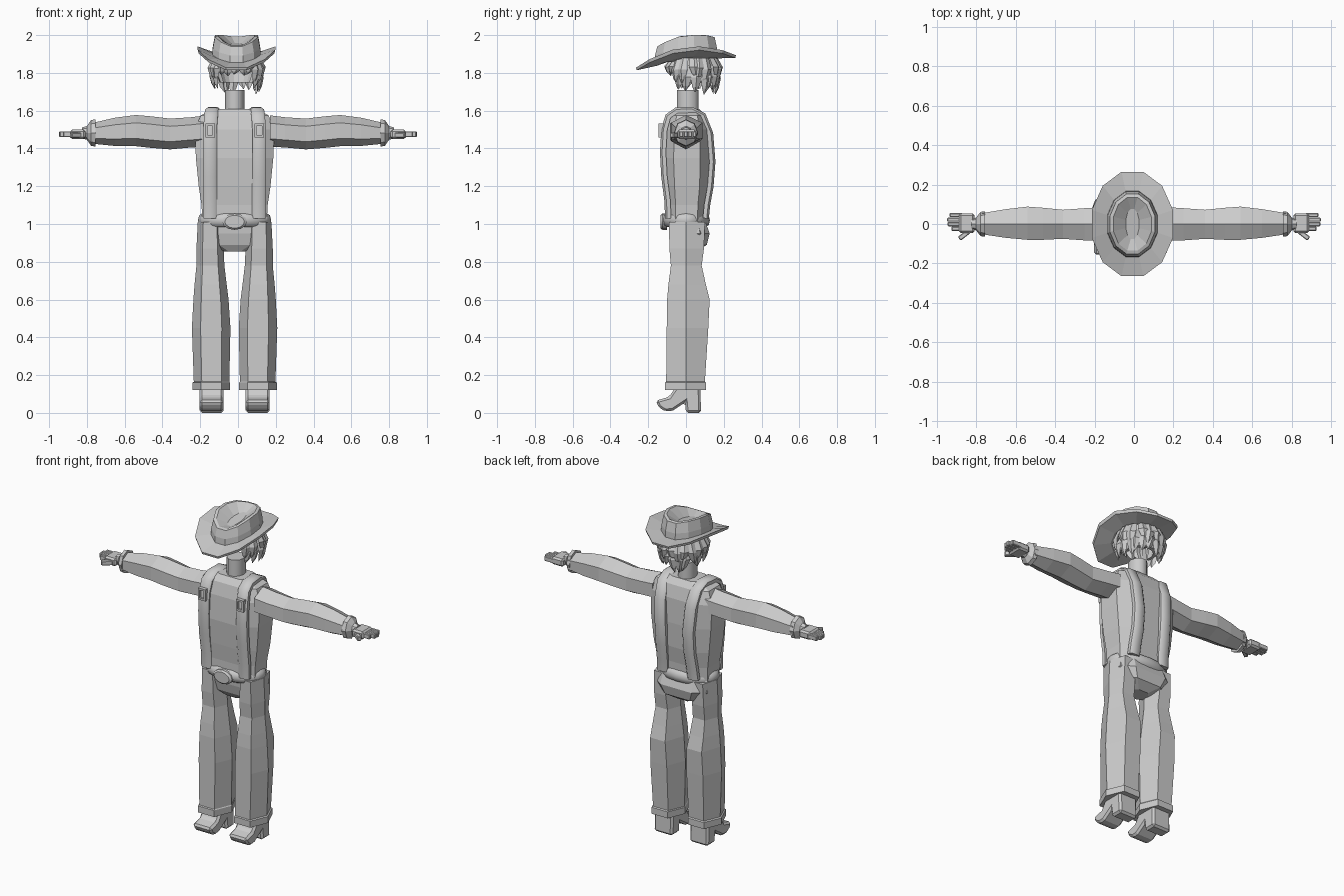
import bpy, bmesh, math, random
from mathutils import Vector, Matrix

random.seed(4)
MID = -0.018  # centre line of the body
TAU = 2 * math.pi

cube = bpy.data.objects.get("Cube")
if cube:
    bpy.data.objects.remove(cube)

grey = bpy.data.materials.new("plain_grey")
grey.use_nodes = True
grey.diffuse_color = (0.6, 0.6, 0.6, 1)
grey.node_tree.nodes["Principled BSDF"].inputs["Base Color"].default_value = (0.6, 0.6, 0.6, 1)


def finish(name, bm, smooth=0):
    bmesh.ops.recalc_face_normals(bm, faces=bm.faces)
    mesh = bpy.data.meshes.new(name)
    bm.to_mesh(mesh)
    bm.free()
    mesh.materials.append(grey)
    ob = bpy.data.objects.new(name, mesh)
    bpy.context.collection.objects.link(ob)
    if smooth:
        bpy.ops.object.select_all(action="DESELECT")
        ob.select_set(True)
        bpy.context.view_layer.objects.active = ob
        bpy.ops.object.shade_smooth_by_angle(angle=math.radians(smooth))
    return ob


def add_loft(bm, rings, closed=False):
    rows = [[bm.verts.new(p) for p in ring] for ring in rings]
    pairs = list(zip(rows, rows[1:]))
    if closed:
        pairs.append((rows[-1], rows[0]))
    for a, b in pairs:
        for i in range(len(a)):
            j = (i + 1) % len(a)
            bm.faces.new((a[i], a[j], b[j], b[i]))
    if not closed:
        bm.faces.new(rows[0])
        bm.faces.new(rows[-1])


def loft(name, rings, smooth=0, closed=False):
    bm = bmesh.new()
    add_loft(bm, rings, closed)
    return finish(name, bm, smooth)


def box(name, centre, size, turn=0, bevel=0.0):
    bm = bmesh.new()
    m = Matrix.Translation(centre) @ Matrix.Rotation(turn, 4, "Z") @ Matrix.Diagonal((*size, 1))
    bmesh.ops.create_cube(bm, size=1, matrix=m)
    if bevel:
        bmesh.ops.bevel(bm, geom=bm.edges[:], offset=bevel, segments=1, affect="EDGES")
    return finish(name, bm)


def octagon(z, hw, y0, y1, flat=0.6):
    front = [(-hw, y0 * 0.55), (-hw * flat, y0), (hw * flat, y0), (hw, y0 * 0.55)]
    back = [(hw, y1 * 0.6), (hw * flat, y1), (-hw * flat, y1), (-hw, y1 * 0.6)]
    return [(MID + x, y, z) for x, y in front + back]


# Torso and seat
loft("torso", [octagon(*r) for r in (
    (1.0, 0.17, -0.1, 0.1), (1.1, 0.175, -0.1, 0.105), (1.2, 0.19, -0.11, 0.12),
    (1.35, 0.205, -0.12, 0.125), (1.5, 0.21, -0.11, 0.12),
    (1.575, 0.18, -0.09, 0.1), (1.61, 0.11, -0.06, 0.07))])
loft("seat", [octagon(*r) for r in (
    (1.02, 0.17, -0.08, 0.1), (0.95, 0.18, -0.075, 0.125),
    (0.89, 0.14, -0.06, 0.11), (0.855, 0.055, -0.035, 0.06))])

# Neck
loft("neck", [[(MID + 0.052 * math.cos(TAU * i / 10), 0.01 + 0.06 * math.sin(TAU * i / 10), z)
               for i in range(10)] for z in (1.58, 1.71)], 50)

# Belt with rounded section, and oval buckle
belt = []
for i in range(20):
    a = TAU * i / 20
    d = Vector((math.cos(a), math.sin(a), 0))
    base = Vector((MID + 0.172 * d.x, 0.105 * d.y, 1.02))
    belt.append([base + d * 0.022 * math.cos(b) + Vector((0, 0, 0.036 * math.sin(b)))
                 for b in (TAU * k / 8 for k in range(8))])
loft("belt", belt, 60, closed=True)
loft("belt_buckle", [[(MID + r * 0.065 * math.cos(TAU * i / 12), y, 1.012 + r * 0.043 * math.sin(TAU * i / 12))
                      for i in range(12)] for r, y in ((1, -0.1), (1, -0.125), (0.8, -0.135))], 35)


def strap(name, path, half, thick):
    rings = []
    for i, p in enumerate(path):
        t = Vector(path[min(i + 1, len(path) - 1)]) - Vector(path[max(i - 1, 0)])
        n = Vector((0, -t.z, t.y)).normalized()
        section = [(-half, -thick), (-half, thick * 0.3), (-half * 0.6, thick),
                   (half * 0.6, thick), (half, thick * 0.3), (half, -thick)]
        rings.append([Vector(p) + Vector((u, 0, 0)) + n * v for u, v in section])
    return loft(name, rings, 50)


for side, label in ((-1, "right"), (1, "left")):
    # Suspenders
    path = [(0.128, -0.095, 1.03), (0.128, -0.098, 1.12), (0.13, -0.115, 1.25), (0.13, -0.122, 1.38),
            (0.13, -0.115, 1.5), (0.125, -0.095, 1.57), (0.12, -0.05, 1.602), (0.115, 0.03, 1.605),
            (0.112, 0.09, 1.575), (0.105, 0.128, 1.48), (0.095, 0.14, 1.33),
            (0.095, 0.13, 1.2), (0.1, 0.112, 1.1), (0.105, 0.105, 1.03)]
    strap(label + "_suspender", [(MID + side * x, y, z) for x, y, z in path], 0.036, 0.016)
    sx = MID + side * 0.13
    for dz in (-0.03, 0.03):
        box(label + "_clip_bar", (sx, -0.132, 1.495 + dz), (0.05, 0.025, 0.012))
    for dx in (-0.02, 0.02):
        box(label + "_clip_side", (sx + dx, -0.132, 1.495), (0.012, 0.025, 0.06))

    # Trouser leg with turned cuff, six sided
    leg = []
    for z, cx, hw, y0, y1 in (
            (1.01, 0.13, 0.065, -0.09, 0.1), (0.87, 0.13, 0.072, -0.088, 0.095),
            (0.78, 0.128, 0.074, -0.08, 0.083), (0.68, 0.127, 0.085, -0.093, 0.105),
            (0.6, 0.125, 0.093, -0.1, 0.125), (0.45, 0.124, 0.102, -0.102, 0.118),
            (0.165, 0.122, 0.094, -0.105, 0.1), (0.16, 0.124, 0.1, -0.11, 0.107),
            (0.12, 0.124, 0.1, -0.11, 0.107)):
        x = MID + side * cx
        f = hw * 0.55
        leg.append([(x - hw, 0, z), (x - f, y0, z), (x + f, y0, z),
                    (x + hw, 0, z), (x + f, y1, z), (x - f, y1, z)])
    loft(label + "_trouser_leg", leg)

    # Boot: side outline extruded across, lower edges cut
    outline = [(-0.16, 0.065), (-0.145, 0.03), (-0.11, 0.008), (-0.07, 0.012), (-0.005, 0.055),
               (0.0, 0.0), (0.08, 0.0), (0.075, 0.15), (-0.045, 0.15), (-0.09, 0.085)]
    bx = MID + side * 0.122
    boot = loft(label + "_boot", [[(bx + w, y, z) for y, z in outline] for w in (-0.063, 0.063)])
    bevel = boot.modifiers.new("bevel", "BEVEL")
    bevel.width = 0.012
    bevel.segments = 1

    # Sleeve, ridged at top and bottom
    arm = []
    for x, y0, y1, z0, z1 in (
            (0.17, -0.085, 0.085, 1.41, 1.575), (0.25, -0.083, 0.08, 1.405, 1.565),
            (0.36, -0.075, 0.072, 1.395, 1.558), (0.46, -0.08, 0.082, 1.403, 1.57),
            (0.54, -0.08, 0.088, 1.412, 1.577), (0.65, -0.07, 0.075, 1.413, 1.563),
            (0.77, -0.052, 0.055, 1.425, 1.535)):
        lo, hi = z0 + (z1 - z0) * 0.25, z0 + (z1 - z0) * 0.75
        arm.append([(side * x, 0, z0), (side * x, y0, lo), (side * x, y0, hi),
                    (side * x, 0, z1), (side * x, y1, hi), (side * x, y1, lo)])
    loft(label + "_sleeve", arm)

    # Flared glove cuff, palm, fingers and thumb
    loft(label + "_glove_cuff", [
        [(side * x, r * 0.9 * math.cos(TAU * i / 8), 1.482 + r * math.sin(TAU * i / 8))
         for i in range(8)] for x, r in ((0.755, 0.072), (0.778, 0.068), (0.8, 0.036), (0.825, 0.03))])
    box(label + "_palm", (side * 0.848, 0.004, 1.475), (0.08, 0.1, 0.048), 0, 0.01)
    for k, tip in enumerate((0.925, 0.945, 0.947, 0.935)):
        y = -0.024 + k * 0.023
        box(label + "_finger", (side * (0.87 + tip) / 2, y, 1.475), (tip - 0.87, 0.021, 0.03), 0, 0.004)
    box(label + "_thumb", (side * 0.86, -0.055, 1.47), (0.065, 0.024, 0.028), -side * 0.65, 0.004)


# Hat: turned up brim at the sides, creased crown
def hat_ring(rx, ry, base, slope, lift):
    ring = []
    for i in range(12):
        a = TAU * (i + 0.5) / 12
        s, t = math.sin(a), math.cos(a)
        ring.append((-0.008 + rx * s, -ry * t, min(2.0, base - slope * t + lift * s * s)))
    return ring


loft("hat", [hat_ring(*r) for r in (
    (0.12, 0.16, 1.855, 0.02, 0.03), (0.208, 0.27, 1.842, 0.034, 0.075),
    (0.213, 0.274, 1.855, 0.034, 0.082), (0.132, 0.172, 1.872, 0.02, 0.03),
    (0.13, 0.17, 1.91, 0.02, 0.025), (0.118, 0.157, 1.962, 0.025, 0.038),
    (0.1, 0.14, 1.967, 0.025, 0.035), (0.035, 0.08, 1.946, 0.012, 0.0))])

# Hair: scalp shell behind, and layered pointed locks
scalp = []
for z, r in ((1.88, 0.105), (1.8, 0.11), (1.75, 0.09)):
    arc = [math.radians(d) for d in range(-20, 201, 20)]
    outer = [(-0.008 + r * math.cos(a), 0.045 + r * 1.05 * math.sin(a), z) for a in arc]
    inner = [(-0.008 + r * 0.8 * math.cos(a), 0.045 + r * 0.8 * math.sin(a), z) for a in reversed(arc)]
    scalp.append(outer + inner)
loft("scalp", scalp)

bm = bmesh.new()
for count, start, end, top, low, r in ((15, -40, 220, 1.88, 1.75, 0.115),
                                       (14, -30, 210, 1.84, 1.69, 0.105),
                                       (5, 235, 305, 1.87, 1.79, 0.115)):
    for k in range(count):
        a = math.radians(start + (end - start) * k / (count - 1) + random.uniform(-5, 5))
        out = Vector((math.cos(a), math.sin(a), 0))
        across = Vector((-out.y, out.x, 0))
        tip = low + random.uniform(-0.012, 0.03)
        sway = across * random.uniform(-0.025, 0.025)
        rings = []
        for f, swell, w in ((0, 0.0, 0.024), (0.45, 0.025, 0.03), (0.8, 0.02, 0.018), (1, 0.012, 0.002)):
            p = Vector((-0.008, 0.04, top + (tip - top) * f)) + out * (r + swell) + sway * f * f
            rings.append([p + across * w, p + out * w * 0.5, p - across * w, p - out * w * 0.5])
        add_loft(bm, rings)
finish("hair_locks", bm)
